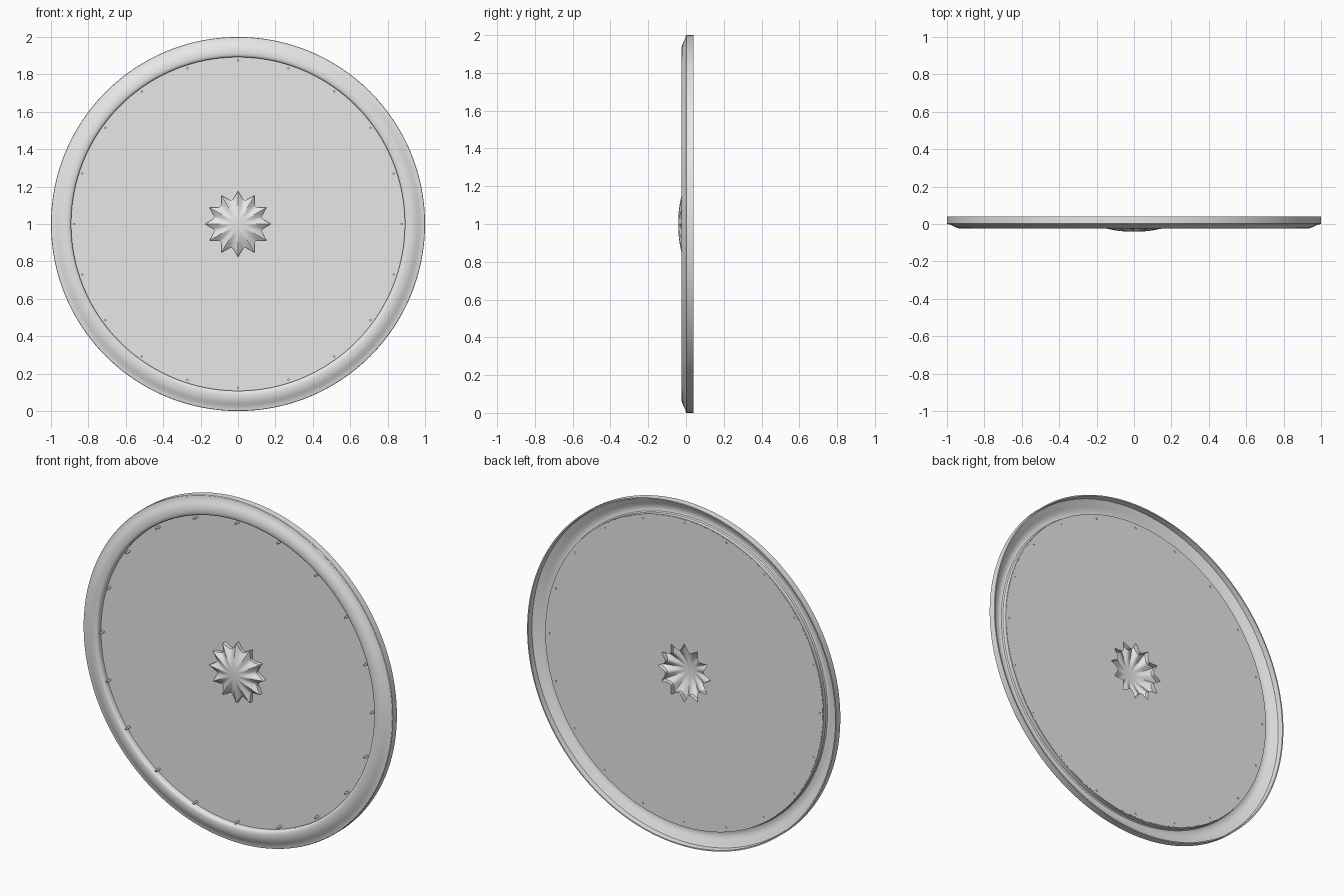
import bpy, bmesh, math
from mathutils import Matrix, Vector

if "Cube" in bpy.data.objects:
    bpy.data.objects.remove(bpy.data.objects["Cube"], do_unlink=True)

SEGMENTS = 192
POINTS = 12
PINS = 20
CENTRE = Vector((0, 0, 1))

grey = bpy.data.materials.new("light_grey")
grey.diffuse_color = (0.8, 0.8, 0.8, 1)
grey.use_nodes = True
grey.node_tree.nodes["Principled BSDF"].inputs["Base Color"].default_value = (0.8, 0.8, 0.8, 1)


def finish(name, bm, angle=35):
    """Turn a bmesh into a named, shaded object."""
    bmesh.ops.remove_doubles(bm, verts=bm.verts, dist=1e-5)
    bmesh.ops.recalc_face_normals(bm, faces=bm.faces)
    mesh = bpy.data.meshes.new(name)
    bm.to_mesh(mesh)
    bm.free()
    mesh.materials.append(grey)
    obj = bpy.data.objects.new(name, mesh)
    bpy.context.collection.objects.link(obj)
    bpy.ops.object.select_all(action="DESELECT")
    obj.select_set(True)
    bpy.context.view_layer.objects.active = obj
    bpy.ops.object.shade_smooth_by_angle(angle=math.radians(angle))
    return obj


def loft(name, rings, closed=True):
    """Join rings around the y axis; each ring maps an angle to (radius, y)."""
    bm = bmesh.new()
    loops = []
    for ring in rings:
        loop = []
        for i in range(SEGMENTS):
            t = math.tau * i / SEGMENTS
            r, y = ring(t)
            loop.append(bm.verts.new(CENTRE + Vector((r * math.sin(t), y, r * math.cos(t)))))
        loops.append(loop)
    pairs = list(zip(loops, loops[1:]))
    if closed:
        pairs.append((loops[-1], loops[0]))
    for a, b in pairs:
        for i in range(SEGMENTS):
            j = (i + 1) % SEGMENTS
            bm.faces.new((a[i], a[j], b[j], b[i]))
    return finish(name, bm)


def circle(r, y):
    return lambda t: (r, y)


def valley(t):
    """0 on the star's points, 1 in the rounded hollows between them."""
    return abs(math.sin(POINTS * t / 2))


def star(y, inset=0.0):
    return lambda t: (0.175 - 0.042 * valley(t) - inset, y)


def dome(f, lift=0.0, inset=0.0):
    """Fluted dome ring; f runs from the flat centre (0) to the star edge (1)."""
    def ring(t):
        edge = 0.175 - 0.042 * valley(t) - inset
        r = 0.04 + (edge - 0.04) * f
        y = -0.04 + 0.022 * f ** 1.6 + 0.008 * f * valley(t) + lift
        return r, y
    return ring


# Rim: a thin rolled shell, open at the back
front = [(1.0, 0.04), (1.0, 0.002), (0.997, -0.001), (0.985, -0.003), (0.972, -0.008),
         (0.958, -0.016), (0.945, -0.021), (0.93, -0.0245), (0.915, -0.025),
         (0.902, -0.0235), (0.895, -0.019), (0.892, -0.013), (0.892, 0.015)]
back = [(0.9, 0.015), (0.9, -0.008), (0.905, -0.015), (0.916, -0.018), (0.93, -0.0175),
        (0.943, -0.014), (0.956, -0.008), (0.97, -0.001), (0.984, 0.004),
        (0.991, 0.008), (0.993, 0.04)]
loft("rim", [circle(r, y) for r, y in front + back])

# Flat plate with a star-shaped opening behind the boss
loft("plate", [star(0.008, 0.006), circle(0.896, 0.008), circle(0.896, 0.016), star(0.016, 0.006)])

# Fluted star boss, hollow at the back
steps = [i / 6 for i in range(7)]
outside = [circle(0, -0.04)] + [dome(f) for f in steps] + [star(0.012)]
inside = [star(0.012, 0.006)] + [dome(f, 0.005, 0.006) for f in reversed(steps)] + [circle(0, -0.035)]
loft("star_boss", outside + inside, closed=False)

# Ring of pins through the plate
bm = bmesh.new()
for i in range(PINS):
    t = math.tau * i / PINS
    place = Matrix.Translation(CENTRE + Vector((0.875 * math.sin(t), -0.003, 0.875 * math.cos(t))))
    bmesh.ops.create_cone(bm, cap_ends=True, segments=12, radius1=0.006, radius2=0.006,
                          depth=0.044, matrix=place @ Matrix.Rotation(math.pi / 2, 4, "X"))
finish("pins", bm)
